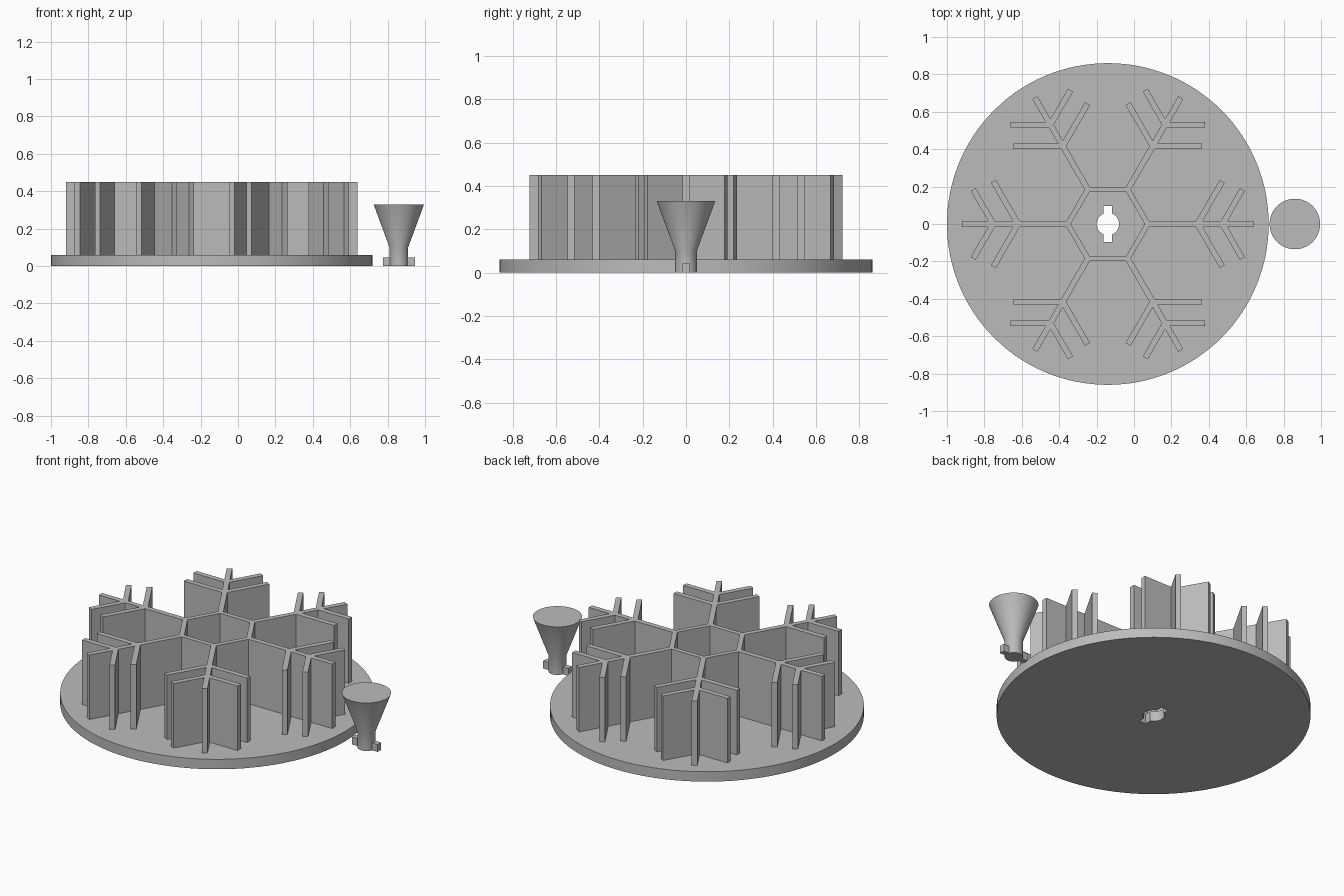
import bpy, bmesh
from math import radians, cos, pi
from mathutils import Matrix, Vector

cube = bpy.data.objects.get("Cube")
if cube:
    bpy.data.objects.remove(cube, do_unlink=True)

grey = bpy.data.materials.new("plain_grey")
grey.use_nodes = True
GREY = (0.5, 0.5, 0.5, 1)
grey.diffuse_color = GREY
grey.node_tree.nodes["Principled BSDF"].inputs["Base Color"].default_value = GREY

DISC = Vector((-0.14, 0, 0))
PEG = Vector((0.86, 0, 0))
FLOOR, TOP = 0.06, 0.45
WALL = 0.031


def finish(name, bm):
    bmesh.ops.recalc_face_normals(bm, faces=bm.faces)
    mesh = bpy.data.meshes.new(name)
    bm.to_mesh(mesh)
    bm.free()
    obj = bpy.data.objects.new(name, mesh)
    obj.data.materials.append(grey)
    bpy.context.collection.objects.link(obj)
    return obj


def box(name, size, matrix):
    bm = bmesh.new()
    bmesh.ops.create_cube(bm, size=1, matrix=matrix @ Matrix.Diagonal((*size, 1)))
    return finish(name, bm)


def lathe(name, profile, centre, steps=96):
    """Revolve (radius, height) points, closing both ends on the axis."""
    bm = bmesh.new()
    verts = [bm.verts.new(centre + Vector((r, 0, z))) for r, z in profile]
    edges = [bm.edges.new(pair) for pair in zip(verts, verts[1:])]
    bmesh.ops.spin(bm, geom=verts + edges, cent=centre, axis=(0, 0, 1),
                   angle=2 * pi, steps=steps)
    bmesh.ops.remove_doubles(bm, verts=bm.verts, dist=0.0001)
    return finish(name, bm)


def combine(target, others, operation):
    """Boolean each of the others into the target, then drop them."""
    bpy.context.view_layer.objects.active = target
    for other in others:
        mod = target.modifiers.new("combine", "BOOLEAN")
        mod.operation, mod.solver, mod.object = operation, "EXACT", other
        bpy.ops.object.modifier_apply(modifier=mod.name)
        bpy.data.objects.remove(other, do_unlink=True)


def smooth(obj):
    bpy.ops.object.select_all(action="DESELECT")
    obj.select_set(True)
    bpy.context.view_layer.objects.active = obj
    bpy.ops.object.shade_smooth_by_angle(angle=radians(30))


# Round base with a keyhole through the middle
base = lathe("base_disc", [(0, 0), (0.86, 0), (0.86, FLOOR), (0, FLOOR)], DISC, 128)
hole = lathe("hole_cutter", [(0, -0.1), (0.06, -0.1), (0.06, 0.2), (0, 0.2)], DISC, 48)
slot = box("slot_cutter", (0.045, 0.19, 0.4), Matrix.Translation(DISC))
combine(base, [hole, slot], "DIFFERENCE")
smooth(base)


# Central hexagonal ring
def hexagon(name, apothem, low, high):
    bm = bmesh.new()
    r = apothem / cos(pi / 6)
    place = Matrix.Translation(DISC + Vector((0, 0, (low + high) / 2)))
    bmesh.ops.create_cone(bm, cap_ends=True, segments=6, radius1=r, radius2=r,
                          depth=high - low,
                          matrix=place @ Matrix.Rotation(pi / 2, 4, "Z"))
    # keep one corner on the x axis
    if max(v.co.x for v in bm.verts) - DISC.x < r * 0.95:
        bmesh.ops.rotate(bm, verts=bm.verts, cent=DISC,
                         matrix=Matrix.Rotation(pi / 6, 3, "Z"))
    return finish(name, bm)


walls = hexagon("snowflake_walls", 0.199, FLOOR, TOP)
combine(walls, [hexagon("ring_cutter", 0.171, -0.1, 0.6)], "DIFFERENCE")


# Six arms, each a spoke with two pairs of slanted branches
def bar(turn, start, slant, length):
    place = (Matrix.Translation(DISC) @ Matrix.Rotation(turn, 4, "Z")
             @ Matrix.Translation((start, 0, (FLOOR + TOP) / 2))
             @ Matrix.Rotation(slant, 4, "Z") @ Matrix.Translation((length / 2, 0, 0)))
    return box("bar", (length, WALL, TOP - FLOOR), place)


bars = []
for i in range(6):
    turn = i * pi / 3
    bars.append(bar(turn, 0.21, 0, 0.57))
    for side in (1, -1):
        bars.append(bar(turn, 0.48, side * pi / 3, 0.263))
        bars.append(bar(turn, 0.613, side * pi / 3, 0.213))
combine(walls, bars, "UNION")

# Separate flared peg with a key tab on each side
peg = lathe("flared_peg", [(0, 0), (0.05, 0), (0.05, 0.10), (0.135, 0.33), (0, 0.33)], PEG)
tabs = box("peg_tabs", (0.17, 0.032, 0.045),
           Matrix.Translation(PEG + Vector((0, 0, 0.0225))))
combine(peg, [tabs], "UNION")
smooth(peg)
